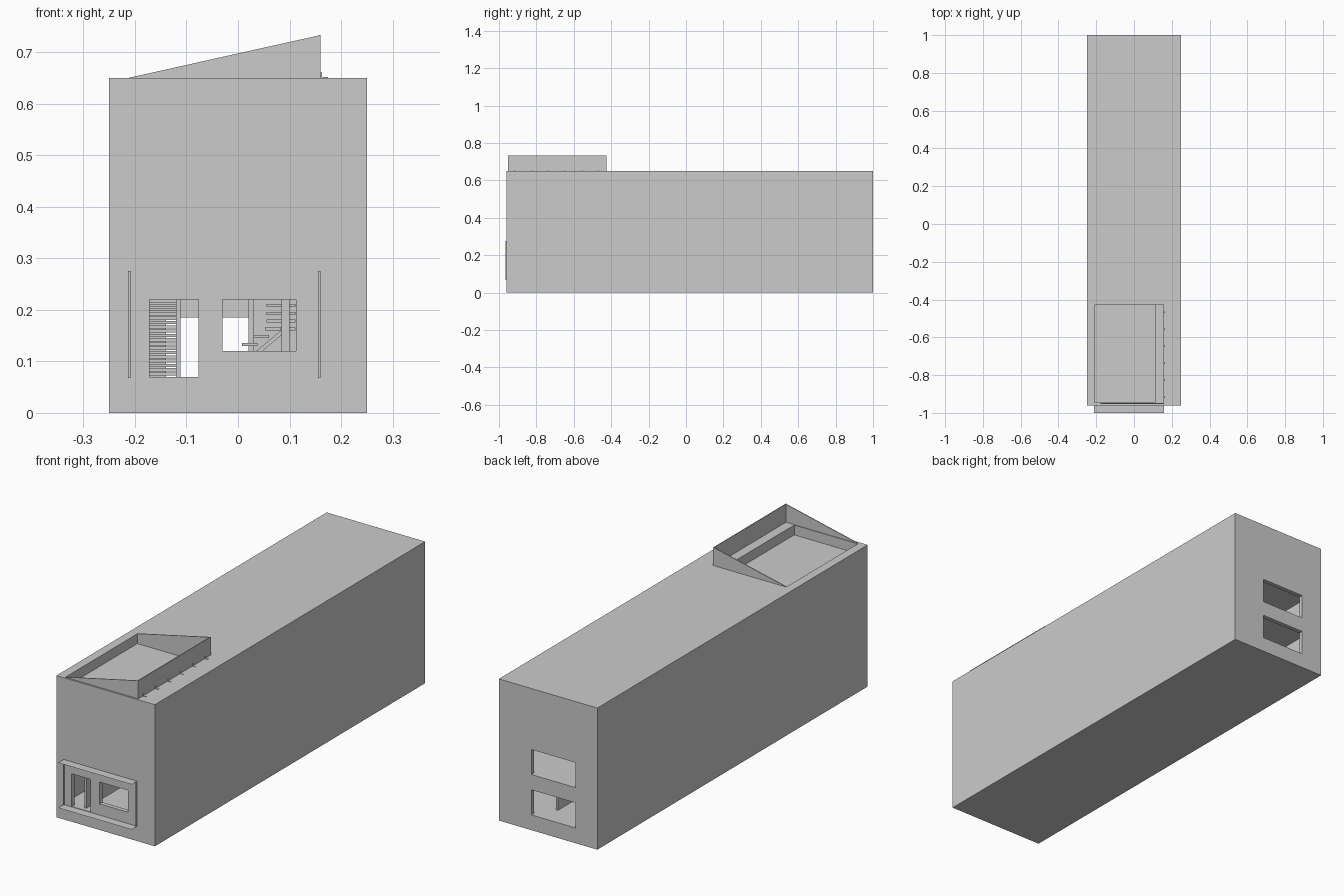
import bpy, bmesh
from mathutils import Vector

if "Cube" in bpy.data.objects:
    bpy.data.objects.remove(bpy.data.objects["Cube"])


def mesh_object(name, verts, faces):
    me = bpy.data.meshes.new(name)
    me.from_pydata(verts, [], faces)
    ob = bpy.data.objects.new(name, me)
    bpy.context.collection.objects.link(ob)
    return ob


def box(name, x, y, z):
    bm = bmesh.new()
    bmesh.ops.create_cube(bm, size=1)
    lo, hi = Vector((x[0], y[0], z[0])), Vector((x[1], y[1], z[1]))
    for v in bm.verts:
        v.co = Vector([(lo[i] + hi[i]) / 2 + v.co[i] * (hi[i] - lo[i]) for i in range(3)])
    me = bpy.data.meshes.new(name)
    bm.to_mesh(me)
    bm.free()
    ob = bpy.data.objects.new(name, me)
    bpy.context.collection.objects.link(ob)
    return ob


def cut(target, x, y, z):
    cutter = box("cutter", x, y, z)
    cutter.hide_render = True
    mod = target.modifiers.new("cut", 'BOOLEAN')
    mod.operation = 'DIFFERENCE'
    mod.solver = 'EXACT'
    mod.object = cutter
    bpy.context.view_layer.objects.active = target
    bpy.ops.object.modifier_apply(modifier=mod.name)
    bpy.data.objects.remove(cutter)


FRONT, BACK, ROOF = -0.96, 1.0, 0.65
FLOORS = [0.07, 0.255, 0.44]

# Main block, hollowed into three storeys
block = box("building_block", (-0.25, 0.25), (FRONT, BACK), (0, ROOF))
for z in FLOORS:
    cut(block, (-0.215, 0.215), (FRONT + 0.02, BACK - 0.02), (z, z + 0.155))

# Front door and window, two back windows
cut(block, (-0.172, -0.077), (FRONT - 0.1, FRONT + 0.05), (0.07, 0.22))
cut(block, (-0.03, 0.113), (FRONT - 0.1, FRONT + 0.05), (0.12, 0.22))
for z in FLOORS[:2]:
    cut(block, (-0.14, 0.085), (BACK - 0.05, BACK + 0.1), (z, z + 0.115))

# Roof well under the skylight
cut(block, (-0.21, 0.112), (-0.945, -0.43), (0.605, 0.8))

# Skylight upstand: two wedge cheeks and a tall side
t = 0.004


def wedge(name, y0):
    prof = [(-0.213, ROOF), (0.16, ROOF), (0.16, 0.733)]
    v = [(x, y, z) for y in (y0, y0 + t) for x, z in prof]
    return mesh_object(name, v, [(0, 1, 2), (5, 4, 3), (0, 3, 4, 1), (1, 4, 5, 2), (2, 5, 3, 0)])


wedge("skylight_front_cheek", -0.952)
wedge("skylight_back_cheek", -0.43)
box("skylight_tall_side", (0.156, 0.16), (-0.952, -0.426), (ROOF, 0.733))

# Small brackets along the tall side
for i in range(6):
    y = -0.92 + i * 0.09
    box("skylight_bracket", (0.16, 0.163), (y, y + 0.006), (ROOF, 0.66))
    box("bracket_foot", (0.163, 0.175), (y, y + 0.006), (ROOF, 0.652))

# Shop front: thin canopy and threshold sheets with slim jambs
for name, z in (("threshold", 0.068), ("canopy", 0.275)):
    mesh_object(name, [(-0.213, -1, z), (0.16, -1, z), (0.16, FRONT, z), (-0.213, FRONT, z)],
                [(0, 1, 2, 3)])
for x in (-0.213, 0.155):
    box("shopfront_jamb", (x, x + 0.005), (FRONT - 0.005, FRONT), (0.068, 0.275))

# Inner partitions
box("hall_partition", (-0.12, -0.112), (-0.94, -0.1), (0.07, 0.225))
box("rear_partition", (0.02, 0.03), (-0.1, 0.9), (0.07, 0.225))
box("room_back_wall", (0.03, 0.215), (-0.11, -0.1), (0.07, 0.225))

# Hall stairs
n = 18
for i in range(n):
    y = -0.78 + i * 0.036
    z = 0.07 + (i + 1) * 0.15 / n
    box("hall_stair_tread", (-0.19, -0.12), (y, y + 0.04), (z - 0.006, z))

# Room stair with stringer, upper treads and newel post
for i in range(3):
    x, z = 0.008 + i * 0.022, 0.13 + i * 0.015
    box("room_stair_tread", (x, x + 0.03), (-0.4, -0.3), (z, z + 0.006))
for i in range(4):
    z = 0.16 + i * 0.015
    box("upper_stair_tread", (0.055, 0.112), (-0.3 + i * 0.03, -0.26 + i * 0.03), (z, z + 0.006))
box("newel_post", (0.084, 0.1), (-0.42, -0.4), (0.07, 0.225))
s = [(0.0, 0.09), (0.012, 0.09), (0.095, 0.16), (0.083, 0.16)]
mesh_object("stair_stringer", [(x, y, z) for y in (-0.405, -0.4) for x, z in s],
            [(0, 1, 2, 3), (7, 6, 5, 4)] + [(i, i + 4, (i + 1) % 4 + 4, (i + 1) % 4) for i in range(4)])
